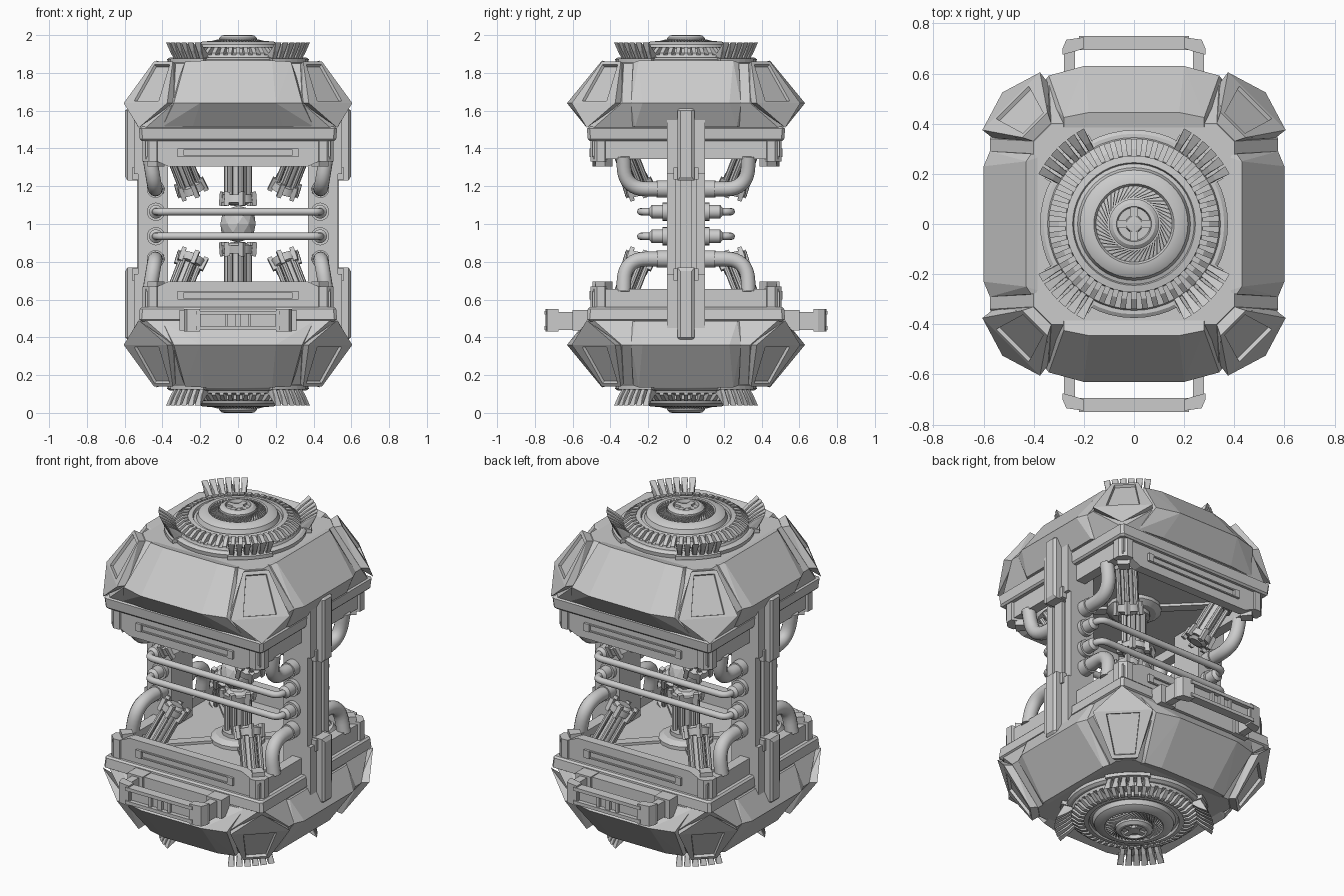
import bpy, bmesh, math
from mathutils import Matrix, Vector

if "Cube" in bpy.data.objects:
    bpy.data.objects.remove(bpy.data.objects["Cube"])

# Every part is modelled relative to the centre (0,0,1) and mirrored across it.
C = Vector((0, 0, 1))


def finish(ob, axes, smooth=False):
    ob.location = C
    if axes:
        m = ob.modifiers.new("Mirror", 'MIRROR')
        m.use_axis = ['x' in axes, 'y' in axes, 'z' in axes]
        m.use_mirror_merge = False
    bpy.context.collection.objects.link(ob)
    if smooth:
        bpy.ops.object.select_all(action='DESELECT')
        ob.select_set(True)
        bpy.context.view_layer.objects.active = ob
        bpy.ops.object.shade_smooth_by_angle(angle=math.radians(32))


def part(name, bm, axes, smooth=False):
    bmesh.ops.recalc_face_normals(bm, faces=bm.faces[:])
    me = bpy.data.meshes.new(name)
    bm.to_mesh(me)
    bm.free()
    finish(bpy.data.objects.new(name, me), axes, smooth)


def hull(bm, pts):
    vs = [bm.verts.new(p) for p in pts]
    geom = bmesh.ops.convex_hull(bm, input=vs)['geom']
    edges = [g for g in geom if isinstance(g, bmesh.types.BMEdge)]
    verts = [v for v in vs if v.link_faces]
    dead = [v for v in vs if not v.link_faces]
    bmesh.ops.dissolve_limit(bm, angle_limit=0.02, verts=verts, edges=edges)
    bmesh.ops.delete(bm, geom=dead, context='VERTS')


def box(bm, x0, x1, y0, y1, z0, z1):
    hull(bm, [(x, y, z) for x in (x0, x1) for y in (y0, y1) for z in (z0, z1)])


def sx(pts):
    """points plus their mirror images in x"""
    return pts + [(-x, y, z) for x, y, z in pts]


def sy(pts):
    return pts + [(x, -y, z) for x, y, z in pts]


def octa(a, c, z):
    return sx(sy([(a, c, z), (c, a, z)]))


def rod(bm, p, q, r, n=12, r2=None):
    p, q = Vector(p), Vector(q)
    d = q - p
    mat = Matrix.Translation((p + q) / 2) @ d.to_track_quat('Z', 'Y').to_matrix().to_4x4()
    bmesh.ops.create_cone(bm, cap_ends=True, segments=n, radius1=r,
                          radius2=r if r2 is None else r2, depth=d.length, matrix=mat)


def lathe(bm, prof, n):
    rings = []
    for r, z in prof:
        rings.append([bm.verts.new((r * math.cos(2 * math.pi * i / n), r * math.sin(2 * math.pi * i / n), z))
                      for i in range(n)])
    for a, b in zip(rings, rings[1:]):
        for i in range(n):
            bm.faces.new((a[i], a[(i + 1) % n], b[(i + 1) % n], b[i]))
    bm.faces.new(rings[0])
    bm.faces.new(rings[-1])


def fin(bm, prof, w, ang, twist=0.0, taper=1.0):
    """radial blade: (r, z) profile given a width; twist and taper act on its inner points"""
    rmax = max(r for r, z in prof)
    pts = []
    for r, z in prof:
        inner = r < rmax
        rot = Matrix.Rotation(ang + (twist if inner else 0), 3, 'Z')
        pts += [rot @ Vector((r, s * w * (taper if inner else 1) / 2, z)) for s in (1, -1)]
    hull(bm, pts)


def pipe(name, a, b, c, r, t, axes):
    """tube a-b-c whose corner at b is rounded, starting t away from b"""
    a, b, c = Vector(a), Vector(b), Vector(c)
    p, q = b + (a - b).normalized() * t, b + (c - b).normalized() * t
    pts = [a] + [p.lerp(b, i / 8).lerp(b.lerp(q, i / 8), i / 8) for i in range(9)] + [c]
    cu = bpy.data.curves.new(name, 'CURVE')
    cu.dimensions = '3D'
    cu.bevel_depth, cu.bevel_resolution, cu.use_fill_caps = r, 4, True
    s = cu.splines.new('POLY')
    s.points.add(len(pts) - 1)
    for sp, v in zip(s.points, pts):
        sp.co = (*v, 1)
    s.use_smooth = True
    finish(bpy.data.objects.new(name, cu), axes)


def piston(bm, p, q, r):
    """bundle of rods with a collar and lugs at the free end q"""
    p, q = Vector(p), Vector(q)
    d = q - p
    u = d.normalized()
    e = u.orthogonal().normalized()
    rod(bm, p, p + d * 0.12, r * 1.1, 12)
    rod(bm, p, q - u * 0.02, r * 0.5, 12)
    rod(bm, q - u * 0.055, q - u * 0.015, r, 12, r * 1.1)
    rod(bm, q - u * 0.015, q, r * 0.8, 12, r * 0.55)
    for i in range(6):
        o = Matrix.Rotation(i * math.pi / 3, 3, u) @ e
        rod(bm, p + o * r * 0.75, q + o * r * 0.75 - u * 0.03, r * 0.2, 8)
        rod(bm, q + o * r - u * 0.07, q + o * r * 1.08 + u * 0.004, r * 0.24, 4)


# armoured shell: core, rim and armour plates
bm = bmesh.new()
hull(bm, octa(.51, .50, .50) + octa(.575, .34, .64) + octa(.40, .33, .85))
part("shell_core", bm, 'z')
bm = bmesh.new()
hull(bm, octa(.52, .505, .45) + octa(.525, .51, .505) + octa(.51, .50, .44) + octa(.50, .49, .52))
part("shell_rim", bm, 'z')
bm = bmesh.new()
hull(bm, sx([(.24, -.53, .515), (.20, -.63, .64), (.34, -.592, .64), (.18, -.445, .865), (.28, -.425, .86),
             (.28, -.365, .845), (.36, -.52, .64), (.40, -.515, .515)]))
part("front_armour_plate", bm, 'yz')
bm = bmesh.new()
hull(bm, sy([(.60, .23, .64), (.575, .29, .64), (.43, .25, .865), (.41, .28, .855), (.37, .27, .845),
             (.53, .27, .515), (.50, .30, .515)]))
part("side_armour_plate", bm, 'xz')
bm = bmesh.new()
hull(bm, [(.605, .375, .64), (.375, .605, .64), (.445, .345, .86), (.345, .445, .86), (.40, .33, .845),
          (.33, .40, .845), (.56, .34, .64), (.34, .56, .64), (.525, .525, .51)])
bm.normal_update()
face = max(bm.faces, key=lambda f: f.calc_area() if f.normal.x + f.normal.y > 0 and f.normal.z > .2 else 0)
bmesh.ops.inset_region(bm, faces=[face], thickness=.024)
for v in face.verts:
    if v.co.z < .75:  # narrow the lower edge of the recessed panel
        k = (v.co.x - v.co.y) * .18
        v.co += Vector((-k, k, 0))
bmesh.ops.inset_region(bm, faces=[face], thickness=.004, depth=-.016)
part("corner_armour_plate", bm, 'xyz')

# turbine cap
bm = bmesh.new()
lathe(bm, [(.37, .84), (.375, .872), (.36, .882), (.345, .882), (.34, .895), (.275, .905), (.272, .93), (.245, .935),
           (.24, .92), (.225, .925), (.215, .95), (.19, .965), (.16, .968), (.152, .955), (.10, .965), (.10, .985),
           (.085, .998), (.07, 1.0), (.065, .98), (.035, .98), (.03, .993), (.01, .995)], 48)
part("turbine_cap", bm, 'z', True)
bm = bmesh.new()
for i in range(48):
    a = 2 * math.pi * i / 48
    fin(bm, [(.27, .89), (.27, .938), (.30, .935), (.34, .905), (.34, .885)], .022, a)
    fin(bm, [(.105, .96), (.105, .978), (.152, .952), (.152, .966)], .006, a, .4)
for i in range(4):
    fin(bm, [(.02, .975), (.02, .992), (.07, .992), (.07, .975)], .03, i * math.pi / 2)
part("turbine_teeth", bm, 'z')
bm = bmesh.new()
for i in range(6):
    a = math.radians(30 + i * 6)
    fin(bm, [(.33, .865), (.38, .865), (.41, .915), (.43, .962), (.37, .925), (.34, .90)], .036, a, 0, .62)
    fin(bm, [(.34, .855), (.34, .885), (.40, .875), (.40, .855)], .042, a)
part("cap_fins", bm, 'xyz')

# inner tray: floor, walls, slot panels and corner brackets
bm = bmesh.new()
box(bm, -.48, .48, -.48, .48, .40, .445)
for s in (1, -1):
    hull(bm, [(x, s * y, z) for y in (-.495, -.44) for x, z in
              [(-.49, .44), (.49, .44), (.49, .36), (.37, .305), (-.37, .305), (-.49, .36)]])
    box(bm, s * .43, s * .49, -.49, .49, .345, .44)
part("tray", bm, 'z')
bm = bmesh.new()
box(bm, 0, .32, -.505, -.48, .355, .362)
box(bm, 0, .32, -.505, -.48, .394, .401)
box(bm, .285, .32, -.51, -.48, .355, .401)
part("tray_slot_frame", bm, 'xyz')
bm = bmesh.new()
hull(bm, [(x, y, z) for x, y in ((.505, .43), (.505, .47), (.47, .505), (.43, .505), (.41, .44), (.44, .41))
          for z in (.33, .44)])
hull(bm, [(x, y, z) for x, y in ((.48, .43), (.43, .48), (.39, .43), (.43, .39)) for z in (.305, .40)])
part("tray_corner_bracket", bm, 'xyz')
bm = bmesh.new()
hull(bm, [(x, y, z) for x, y in ((.10, .06), (.06, .10), (.42, .38), (.38, .42)) for z in (.385, .41)])
part("tray_floor_beam", bm, 'xyz')

# side pillars
bm = bmesh.new()
box(bm, .37, .515, -.10, .10, -.44, .44)
box(bm, .515, .535, -.03, .03, -.30, .30)
for s in (1, -1):
    box(bm, .515, .53, s * .055, s * .10, -.28, .28)
part("side_pillar", bm, 'x')
bm = bmesh.new()
for s in (1, -1):
    box(bm, .48, .55, s * .045, s * .10, .265, .565)
    box(bm, .48, .56, s * .03, s * .065, .235, .30)
hull(bm, sy([(.45, .045, .23), (.585, .045, .23), (.597, .03, .25), (.597, .03, .60),
             (.585, .045, .60), (.57, .03, .625), (.50, .045, .60)]))
part("pillar_clamp", bm, 'xz')

# central column, core and corner pistons
bm = bmesh.new()
lathe(bm, [(.15, .41), (.15, .38), (.12, .36), (.09, .36)], 16)
piston(bm, (0, 0, .37), (0, 0, .10), .08)
part("central_column", bm, 'z', True)
bm = bmesh.new()
bmesh.ops.create_icosphere(bm, subdivisions=2, radius=.098)
part("energy_core", bm, '')
bm = bmesh.new()
piston(bm, (.335, .335, .41), (.238, .238, .165), .07)
part("corner_piston", bm, 'xyz', True)

# cross bars with fittings, and elbow pipes
pipe("cross_bar", (.435, -.08, .065), (.435, -.24, .065), (0, -.24, .065), .019, .05, 'xyz')
pipe("elbow_pipe", (.435, -.08, .185), (.44, -.325, .185), (.468, -.33, .36), .039, .12, 'xyz')
bm = bmesh.new()
rod(bm, (.435, -.09, .065), (.435, -.125, .065), .048, 20)
rod(bm, (.435, -.125, .065), (.435, -.18, .065), .036, 20)
rod(bm, (.435, -.18, .065), (.435, -.195, .065), .036, 20, .02)
rod(bm, (.435, -.09, .185), (.437, -.155, .185), .046, 20)
part("pipe_fittings", bm, 'xyz', True)

# carrying handles on the lower half
bm = bmesh.new()
box(bm, .21, .31, -.60, -.50, -.565, -.455)
box(bm, .235, .28, -.71, -.58, -.56, -.465)
hull(bm, [(x, y, z) for z in (-.57, -.45) for x, y in ((.20, -.745), (.27, -.735), (.285, -.70), (.285, -.675),
                                                      (.23, -.69), (.20, -.70))])
for z0, z1 in ((-.56, -.54), (-.48, -.46)):
    box(bm, 0, .22, -.75, -.695, z0, z1)
box(bm, 0, .22, -.725, -.70, -.55, -.47)
for x in (.0, .055, .195):
    box(bm, x, x + .015, -.742, -.70, -.55, -.47)
part("carry_handle", bm, 'xy')
bm = bmesh.new()
box(bm, -.30, .30, -.585, -.50, -.56, -.46)
part("handle_mount", bm, 'y')
